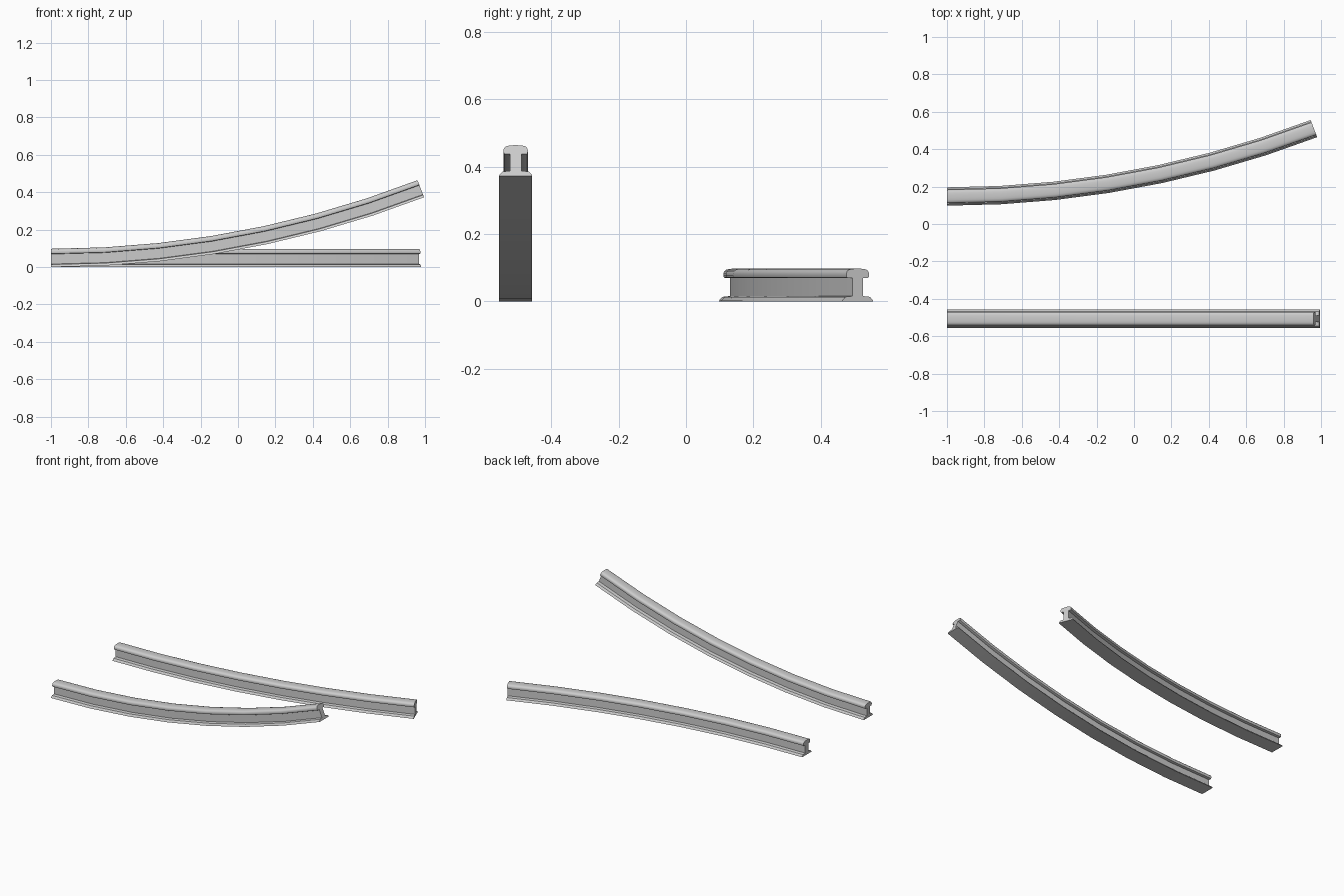
import bpy, bmesh, math

if "Cube" in bpy.data.objects:
    bpy.data.objects.remove(bpy.data.objects["Cube"])

SEGMENTS = 7          # straight pieces along each bend
RUN = 1.995           # horizontal distance covered by the bend

# Right half of the rail cross-section, foot to crown: (side, up)
half = [(0.049, 0.0), (0.048, 0.004), (0.039, 0.0135), (0.017, 0.016),
        (0.017, 0.069), (0.030, 0.069), (0.0345, 0.071), (0.036, 0.076),
        (0.036, 0.083), (0.034, 0.089), (0.029, 0.094), (0.019, 0.0965),
        (0.007, 0.0975)]
profile = half + [(-s, u) for s, u in reversed(half)]


def bent_rail(name, y0, rise, run, upward):
    """Sweep the profile along an arc that bends up or sideways (+y)."""
    theta = 2 * math.atan(rise / run)
    radius = run / math.sin(theta)
    bm = bmesh.new()
    rings = []
    for i in range(SEGMENTS + 1):
        a = theta * i / SEGMENTS
        ring = []
        for s, u in profile:
            off = u if upward else s
            x = -1 + (radius - off) * math.sin(a)
            d = radius - (radius - off) * math.cos(a)
            ring.append(bm.verts.new((x, y0 + s, d) if upward else (x, y0 + d, u)))
        rings.append(ring)
    n = len(profile)
    for r0, r1 in zip(rings, rings[1:]):
        for j in range(n):
            k = (j + 1) % n
            bm.faces.new((r0[j], r0[k], r1[k], r1[j]))
    bm.faces.new(rings[0])
    bm.faces.new(rings[-1])
    bmesh.ops.recalc_face_normals(bm, faces=bm.faces)
    mesh = bpy.data.meshes.new(name)
    bm.to_mesh(mesh)
    bm.free()
    obj = bpy.data.objects.new(name, mesh)
    bpy.context.collection.objects.link(obj)
    bpy.ops.object.select_all(action='DESELECT')
    obj.select_set(True)
    bpy.context.view_layer.objects.active = obj
    bpy.ops.object.shade_smooth_by_angle(angle=math.radians(35))


# Rail climbing upward, and rail curving to the side
bent_rail("rail_curving_up", -0.506, 0.373, RUN, True)
bent_rail("rail_curving_sideways", 0.147, 0.363, 1.962, False)
